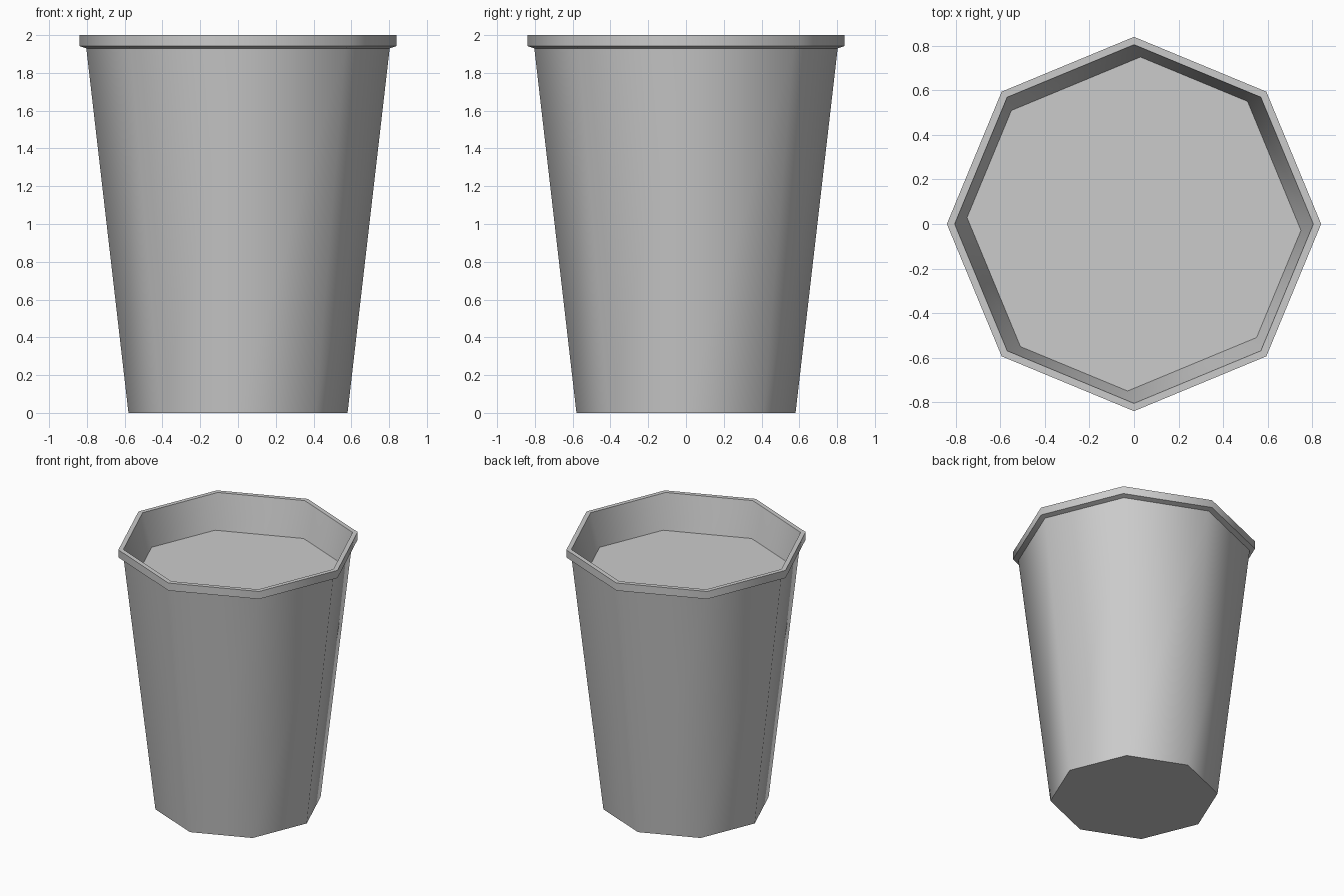
import bpy, bmesh
from math import cos, sin, radians

SIDES = 8

cube = bpy.data.objects.get("Cube")
if cube:
    bpy.data.objects.remove(cube, do_unlink=True)

grey = bpy.data.materials.new("light_grey")
grey.use_nodes = True
colour = (0.6, 0.6, 0.6, 1)
grey.diffuse_color = colour
grey.node_tree.nodes["Principled BSDF"].inputs["Base Color"].default_value = colour


def ring(bm, radius, z, skew=0):
    """Octagonal ring; skew swings alternate corners opposite ways."""
    verts = []
    for i in range(SIDES):
        a = radians(i * 360 / SIDES + (skew if i % 2 else -skew))
        verts.append(bm.verts.new((radius * cos(a), radius * sin(a), z)))
    return verts


def bridge(bm, lower, upper):
    for i in range(SIDES):
        j = (i + 1) % SIDES
        bm.faces.new((lower[i], lower[j], upper[j], upper[i]))


def finish(bm, name):
    mesh = bpy.data.meshes.new(name)
    bm.to_mesh(mesh)
    bm.free()
    mesh.materials.append(grey)
    obj = bpy.data.objects.new(name, mesh)
    bpy.context.collection.objects.link(obj)
    bpy.ops.object.select_all(action='DESELECT')
    obj.select_set(True)
    bpy.context.view_layer.objects.active = obj
    bpy.ops.object.shade_smooth_by_angle(angle=radians(60))
    return obj


# Cup: base, tapered wall, overhanging rim and inner wall
FILL_R, FILL_Z, FILL_SKEW = 0.75, 1.74, 2.2
bm = bmesh.new()
profile = [(0.58, 0, 0), (0.803, 1.93, 0), (0.84, 1.942, 0), (0.84, 2, 0),
           (0.805, 2, 0), (FILL_R, FILL_Z, FILL_SKEW)]
rings = [ring(bm, *p) for p in profile]
for lower, upper in zip(rings, rings[1:]):
    bridge(bm, lower, upper)
bm.faces.new(reversed(rings[0]))
finish(bm, "cup")

# Flat surface of the contents
bm = bmesh.new()
bm.faces.new(ring(bm, FILL_R, FILL_Z, FILL_SKEW))
finish(bm, "contents_surface")
